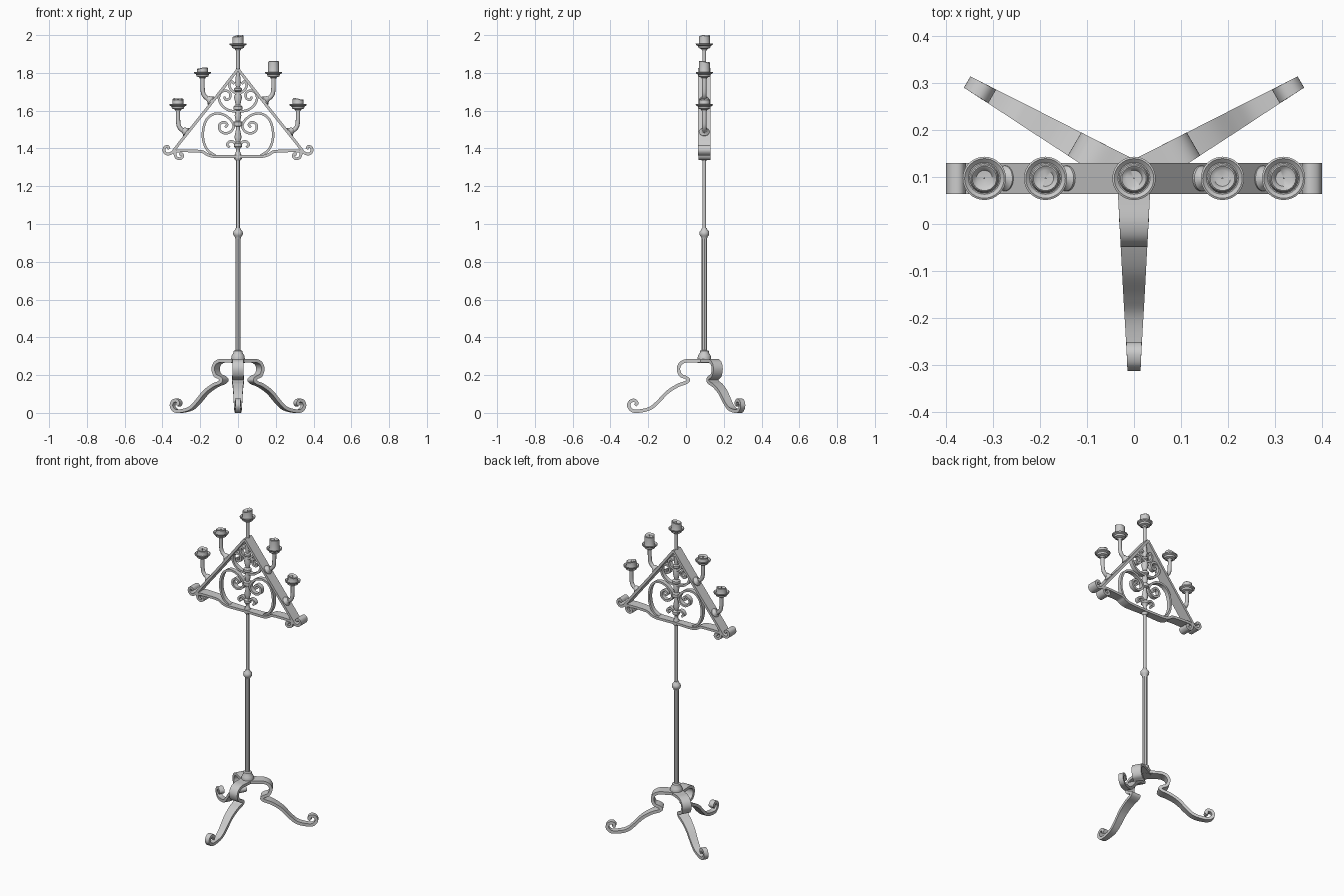
import bpy, bmesh, math
from mathutils import Vector, Matrix

Y = 0.097  # column axis
RECT = [(-1, -1), (1, -1), (1, 1), (-1, 1)]
ROUND = [(math.cos(i * math.pi / 6), math.sin(i * math.pi / 6)) for i in range(12)]


def finish(bm, name, angle=40):
    bmesh.ops.recalc_face_normals(bm, faces=bm.faces)
    me = bpy.data.meshes.new(name)
    bm.to_mesh(me)
    bm.free()
    ob = bpy.data.objects.new(name, me)
    bpy.context.collection.objects.link(ob)
    bpy.ops.object.select_all(action='DESELECT')
    ob.select_set(True)
    bpy.context.view_layer.objects.active = ob
    bpy.ops.object.shade_smooth_by_angle(angle=math.radians(angle))
    return ob


def smooth(pts, n=6):
    """Catmull-Rom curve through the points."""
    p = [Vector(q) for q in pts]
    p = [2 * p[0] - p[1]] + p + [2 * p[-1] - p[-2]]
    out = []
    for a, b, c, d in zip(p, p[1:], p[2:], p[3:]):
        for i in range(n):
            t = i / n
            out.append(0.5 * (2 * b + (c - a) * t + (2 * a - 5 * b + 4 * c - d) * t * t
                              + (3 * b - a - 3 * c + d) * t ** 3))
    return out + [p[-2]]


def sweep(name, pts, thick, width, section=RECT, yaw=0, sx=1):
    """Sweep a section along a path in the (u, z) plane; width(u) is the half width."""
    path = smooth(pts)
    mat = Matrix.Translation((0, Y, 0)) @ Matrix.Rotation(yaw, 4, 'Z')
    bm = bmesh.new()
    rings = []
    for i, p in enumerate(path):
        t = (path[min(i + 1, len(path) - 1)] - path[max(i - 1, 0)]).normalized()
        nrm = Vector((-t.y, t.x))
        ring = []
        for a, b in section:
            q = p + nrm * thick * a
            ring.append(bm.verts.new(mat @ Vector((q.x * sx, width(p.x) * b, q.y))))
        rings.append(ring)
    k = len(section)
    for r, s in zip(rings, rings[1:]):
        for j in range(k):
            bm.faces.new((r[j], r[(j + 1) % k], s[(j + 1) % k], s[j]))
    bm.faces.new(rings[0])
    bm.faces.new(rings[-1])
    return finish(bm, name)


def lathe(name, prof, x=0, z=0, n=24, melt=0, phase=0, axis=None):
    """Turn an (r, z) profile; melt makes the upper rim uneven."""
    bm = bmesh.new()
    vs = [bm.verts.new((r, 0, h)) for r, h in prof]
    es = [bm.edges.new(e) for e in zip(vs, vs[1:])]
    bmesh.ops.spin(bm, geom=vs + es, cent=(0, 0, 0), axis=(0, 0, 1),
                   angle=2 * math.pi, steps=n, use_merge=True)
    bmesh.ops.remove_doubles(bm, verts=bm.verts, dist=1e-5)
    if melt:
        for v in bm.verts:
            r = math.hypot(v.co.x, v.co.y)
            if v.co.z > 0.008 and r > 0.02:
                a = math.atan2(v.co.y, v.co.x) + phase
                v.co.z += melt * (math.sin(a) + 0.4 * math.sin(3 * a) - 1)
    rot = Vector(axis).to_track_quat('Z', 'Y').to_matrix().to_4x4() if axis else Matrix()
    bm.transform(Matrix.Translation((x, Y, z)) @ rot)
    return finish(bm, name)


# Three scrolled legs
leg = [(0, .275), (.05, .276), (.095, .276), (.125, .262), (.137, .233), (.125, .2), (.098, .187),
       (.084, .174), (.1, .16), (.14, .145), (.195, .11), (.245, .058), (.285, .025), (.335, .011),
       (.378, .011), (.4, .035), (.392, .06), (.37, .066), (.357, .052), (.366, .04)]
for i, deg in enumerate((-90, 30, 150)):
    sweep(f"leg_{i + 1}", leg, .009, lambda u: .036 - .022 * u / .4, yaw=math.radians(deg))

# Column: base boss, faceted lower rod, knob, upper rod
lathe("base_boss", [(0, .265), (.036, .265), (.036, .29), (.033, .305), (.024, .318),
                    (.024, .328), (.014, .332), (0, .332)])
lathe("lower_rod", [(0, .3), (.0145, .3), (.0145, .95), (0, .95)], n=8)
lathe("middle_knob", [(0, .923), (.015, .923), (.017, .932), (.024, .94), (.026, .95),
                      (.024, .961), (.016, .97), (.012, .98), (0, .98)])
lathe("upper_rod", [(0, .96), (.0095, .96), (.0095, 1.37), (0, 1.37)], n=16)
lathe("frame_collar", [(0, 1.335), (.012, 1.335), (.02, 1.345), (.02, 1.355), (.01, 1.366), (0, 1.366)])

# Turned spindle inside the triangle
lathe("spindle", [(0, 1.36), (.018, 1.365), (.01, 1.385), (.012, 1.4), (.022, 1.41), (.022, 1.425),
                  (.012, 1.435), (.019, 1.46), (.011, 1.5), (.011, 1.515), (.024, 1.52),
                  (.024, 1.54), (.012, 1.545), (.018, 1.575), (.012, 1.6), (.023, 1.607),
                  (.023, 1.622), (.012, 1.63), (.021, 1.67), (.012, 1.7), (.02, 1.706),
                  (.02, 1.718), (.011, 1.724), (.015, 1.75), (.01, 1.8), (.01, 1.93), (0, 1.93)])

# Triangle frame and inner scrollwork, both halves
slant = [(0, 1.82), (.1, 1.692), (.2, 1.566), (.3, 1.441), (.33, 1.402), (.35, 1.378), (.374, 1.370),
         (.391, 1.385), (.388, 1.405), (.372, 1.41), (.364, 1.396)]
bottom = [(0, 1.357), (.06, 1.357), (.13, 1.358), (.165, 1.369), (.19, 1.383), (.25, 1.387),
          (.322, 1.386), (.333, 1.37), (.325, 1.351), (.306, 1.346), (.293, 1.358),
          (.299, 1.371), (.31, 1.366)]
scrolls = {
    "heart_scroll": [(.12, 1.362), (.16, 1.39), (.183, 1.44), (.184, 1.5), (.165, 1.555), (.125, 1.583),
                     (.08, 1.58), (.042, 1.555), (.022, 1.52), (.038, 1.49), (.07, 1.48), (.097, 1.498),
                     (.097, 1.527), (.074, 1.54), (.057, 1.526), (.068, 1.512)],
    "upper_scroll": [(.008, 1.595), (.05, 1.603), (.085, 1.628), (.101, 1.665), (.09, 1.697), (.062, 1.706),
                     (.041, 1.69), (.045, 1.665), (.066, 1.658), (.072, 1.675)],
    "lower_scroll": [(.008, 1.415), (.027, 1.436), (.047, 1.435), (.057, 1.418), (.044, 1.406)],
    "top_scroll": [(.008, 1.69), (.034, 1.708), (.046, 1.735), (.034, 1.755), (.02, 1.742)],
}
for side, sx in (("right", 1), ("left", -1)):
    sweep(f"slant_bar_{side}", slant, .0075, lambda u: .033, sx=sx)
    sweep(f"bottom_bar_{side}", bottom, .0075, lambda u: .022 + .033 * min(u, .3), sx=sx)
    for name, pts in scrolls.items():
        sweep(f"{name}_{side}", pts, .0065, lambda u: .013, sx=sx)

# Candle arms with flared mounts on the slanted bars
outer = [(.268, 1.482), (.29, 1.493), (.31, 1.513), (.317, 1.545), (.318, 1.61)]
inner = [(.138, 1.648), (.16, 1.662), (.18, 1.682), (.187, 1.712), (.188, 1.775)]
mount = [(0, -.004), (.027, -.004), (.027, .004), (.018, .012), (.013, .026), (0, .026)]
for side, sx in (("right", 1), ("left", -1)):
    for name, pts in (("outer", outer), ("inner", inner)):
        sweep(f"{name}_arm_{side}", pts, .0115, lambda u: .0115, section=ROUND, sx=sx)
        lathe(f"{name}_arm_mount_{side}", mount, sx * (pts[0][0] + .004), pts[0][1] + .004,
              axis=(sx * .78, 0, .62))

# Drip pans, candles of differing heights and wicks
pan = [(0, -.034), (.013, -.034), (.017, -.026), (.031, -.021), (.034, -.01), (.044, -.005),
       (.046, .001), (.042, .003), (.034, -.004), (0, -.004)]
candles = [("top", 0, 1.953, .047, 1), ("inner_left", -.188, 1.802, .027, 2), ("inner_right", .188, 1.802, .062, 3),
           ("outer_left", -.318, 1.632, .034, 0), ("outer_right", .318, 1.632, .034, 4.5)]
for name, x, z, h, ph in candles:
    lathe(f"{name}_drip_pan", pan, x, z, n=32)
    lathe(f"{name}_candle", [(0, -.005), (.032, -.005), (.029, .004), (.029, h - .003), (.026, h),
                             (.022, h - .003), (.017, h - .012), (0, h - .014)], x, z, melt=.004, phase=ph)
    lathe(f"{name}_wick", [(0, h - .016), (.002, h - .016), (.002, h - .003), (0, h - .002)], x, z, n=6)
